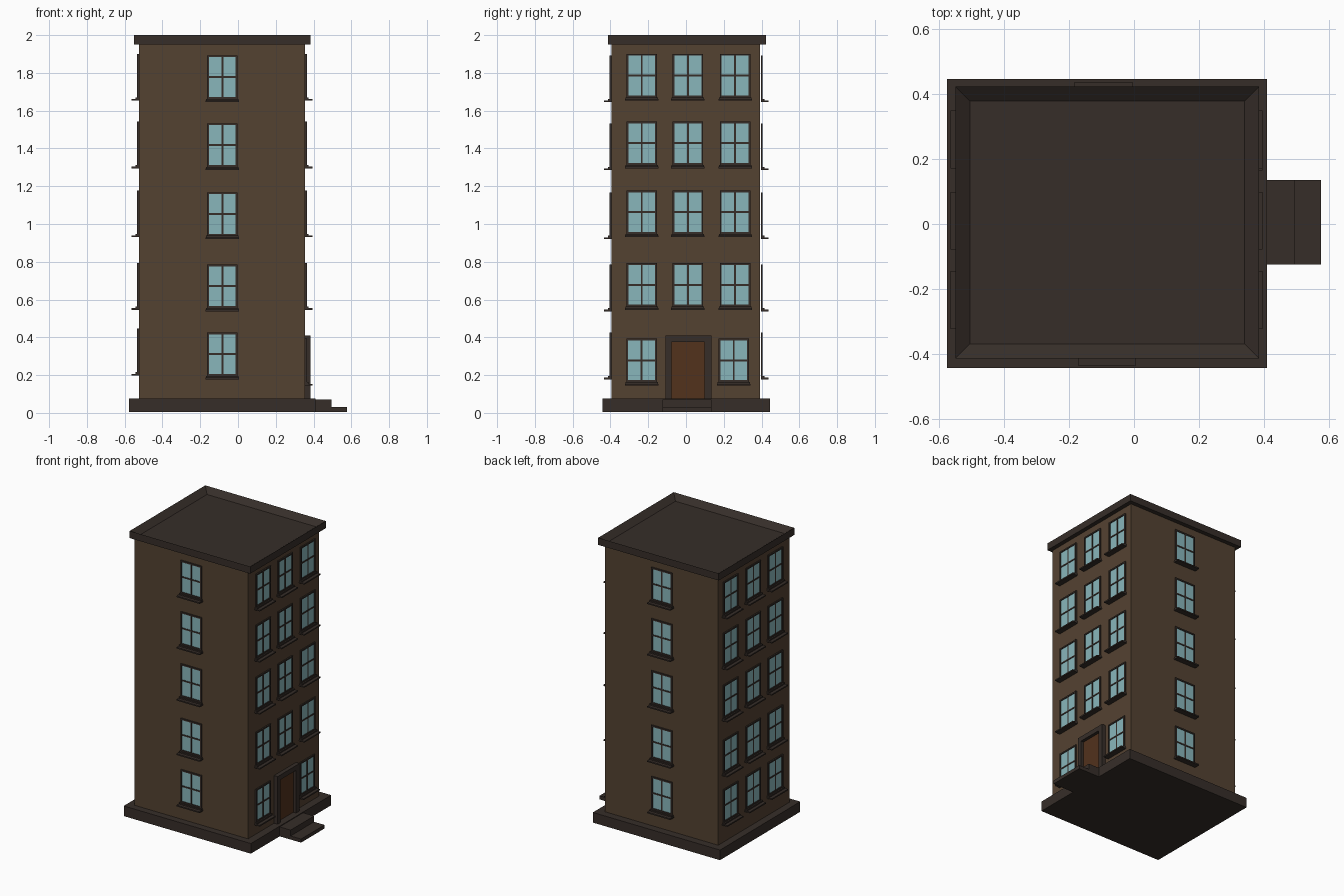
import bpy, bmesh
from mathutils import Vector

if "Cube" in bpy.data.objects:
    bpy.data.objects.remove(bpy.data.objects["Cube"])


def material(name, rgb):
    m = bpy.data.materials.new(name)
    m.diffuse_color = (*rgb, 1)
    m.use_nodes = True
    m.node_tree.nodes["Principled BSDF"].inputs["Base Color"].default_value = m.diffuse_color
    return m


BRICK = material("brown_wall", (0.088, 0.054, 0.031))
TRIM = material("dark_trim", (0.037, 0.027, 0.022))
GLASS = material("pale_glass", (0.25, 0.47, 0.50))
WOOD = material("door_wood", (0.085, 0.032, 0.012))


def add_box(bm, a, b):
    """Axis-aligned box between two opposite corners."""
    lo = Vector([min(p, q) for p, q in zip(a, b)])
    hi = Vector([max(p, q) for p, q in zip(a, b)])
    verts = bmesh.ops.create_cube(bm, size=1)["verts"]
    bmesh.ops.scale(bm, vec=hi - lo, verts=verts)
    bmesh.ops.translate(bm, vec=(lo + hi) / 2, verts=verts)


def finish(name, bm, mat):
    mesh = bpy.data.meshes.new(name)
    bm.to_mesh(mesh)
    bm.free()
    mesh.materials.append(mat)
    obj = bpy.data.objects.new(name, mesh)
    bpy.context.collection.objects.link(obj)
    return obj


def boxes(name, corners, mat):
    bm = bmesh.new()
    for a, b in corners:
        add_box(bm, a, b)
    return finish(name, bm, mat)


X0, X1, Y0, Y1 = -0.525, 0.355, -0.395, 0.393

# Main masses
boxes("walls", [((X0, Y0, 0.075), (X1, Y1, 1.95))], BRICK)
boxes("plinth", [((-0.576, -0.443, 0.005), (0.41, 0.446, 0.076))], TRIM)
boxes("entrance_steps", [((0.41, -0.124, 0.005), (0.495, 0.136, 0.071)),
                         ((0.495, -0.124, 0.005), (0.576, 0.136, 0.03))], TRIM)

# Roof slab with a shallow sloped tray on top
bm = bmesh.new()
add_box(bm, (-0.55, -0.414, 1.95), (0.385, 0.423, 2.0))
bm.faces.ensure_lookup_table()
top = max(bm.faces, key=lambda f: f.calc_center_median().z)
bmesh.ops.inset_region(bm, faces=[top], thickness=0.063, depth=0)
bmesh.ops.translate(bm, vec=(0, 0, -0.035), verts=top.verts)
finish("roof", bm, TRIM)

# Doorway: jambs, lintel and door leaf
boxes("door_frame", [((X1, -0.108, 0.076), (0.383, -0.077, 0.41)),
                     ((X1, 0.098, 0.076), (0.383, 0.135, 0.41)),
                     ((X1, -0.077, 0.376), (0.383, 0.098, 0.41))], TRIM)
boxes("door", [((X1, -0.077, 0.076), (0.361, 0.098, 0.376))], WOOD)

W, H, BAR = 0.081, 0.23, 0.010    # half width, height and bar width of a window


def facade(name, axis, wall, sign, spots):
    """Windows on one wall; axis 0 faces along x, axis 1 along y.
    Each spot is (position along the wall, bottom of the sill)."""
    def place(u, out, z):
        n = wall + sign * out
        return (n, u, z) if axis == 0 else (u, n, z)

    def span(c, u0, u1, o, z0, z1):
        return place(c + u0, 0, z0), place(c + u1, o, z1)

    frames, panes, sills = [], [], []
    for c, s in spots:
        z0, z1 = s + 0.018, s + 0.018 + H
        mid = (z0 + z1) / 2
        panes.append(span(c, -W + BAR / 2, W - BAR / 2, 0.004, z0, z1 - BAR / 2))
        for u in (-W, W - BAR):
            frames.append(span(c, u, u + BAR, 0.009, z0, z1))
        for z in (z0, z1 - BAR):
            frames.append(span(c, -W + BAR, W - BAR, 0.009, z, z + BAR))
        frames.append(span(c, -BAR / 2, BAR / 2, 0.007, z0 + BAR, z1 - BAR))
        for k in (-1, 1):
            frames.append(span(c, k * BAR / 2, k * (W - BAR), 0.007,
                               mid - BAR / 2, mid + BAR / 2))
        # Sill: wide thin ledge under a narrower step
        sills.append(span(c, -0.089, 0.089, 0.040, s, s + 0.009))
        sills.append(span(c, -0.086, 0.086, 0.018, s + 0.009, s + 0.018))
    boxes(name + "_window_frames", frames, TRIM)
    boxes(name + "_window_glass", panes, GLASS)
    boxes(name + "_window_sills", sills, TRIM)


end_rows = (0.178, 0.538, 0.920, 1.285, 1.645)
side_rows = (0.545, 0.930, 1.295, 1.653)
cols = (-0.234, 0.010, 0.260)

facade("front", 1, Y0, -1, [(-0.083, z) for z in end_rows])
facade("back", 1, Y1 + 0.004, 1, [(-0.094, z) for z in end_rows])
facade("left", 0, X0, -1, [(y, z) for y in cols for z in (0.198,) + side_rows])
facade("right", 0, X1, 1, [(y, z) for y in cols for z in side_rows]
       + [(-0.235, 0.145), (0.253, 0.145)])
